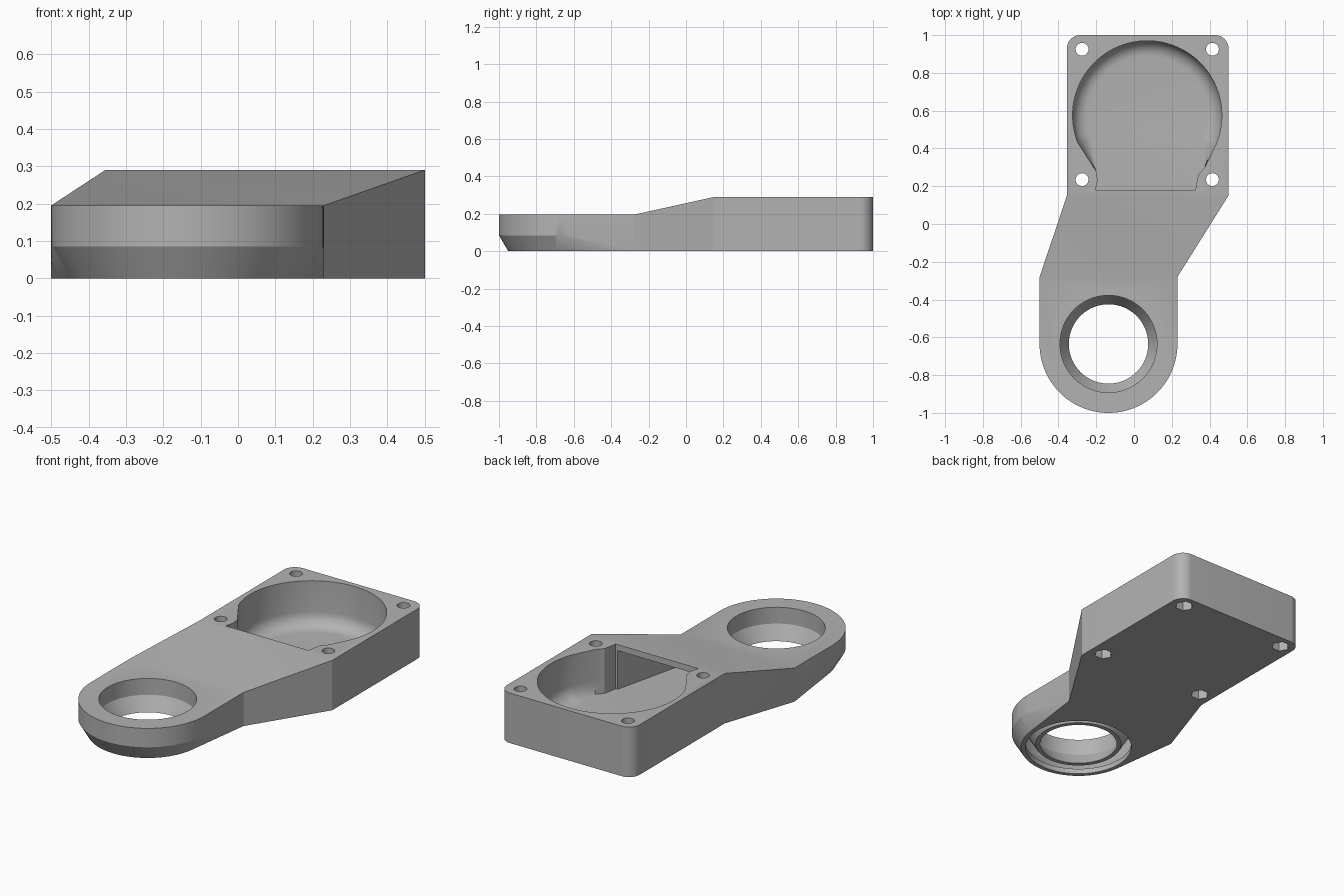
import bpy, bmesh, math

if "Cube" in bpy.data.objects:
    bpy.data.objects.remove(bpy.data.objects["Cube"])

grey = bpy.data.materials.new("plain_grey")
grey.diffuse_color = (0.45, 0.45, 0.45, 1)
grey.use_nodes = True
grey.node_tree.nodes["Principled BSDF"].inputs["Base Color"].default_value = grey.diffuse_color
RX, RY = -0.135, -0.635          # nozzle ring centre


def finish(name, bm):
    bmesh.ops.recalc_face_normals(bm, faces=bm.faces[:])
    me = bpy.data.meshes.new(name)
    bm.to_mesh(me)
    bm.free()
    ob = bpy.data.objects.new(name, me)
    ob.data.materials.append(grey)
    bpy.context.collection.objects.link(ob)
    return ob


def circle(cx, cy, r, z, n=96, start=0.0, end=2 * math.pi):
    return [(cx + r * math.cos(start + (end - start) * i / n),
             cy + r * math.sin(start + (end - start) * i / n), z) for i in range(n)]


def slab(y, x0, x1, z0, z1):
    return [(x, y, z) for x in (x0, x1) for z in (z0, z1)]


def hull(name, pts):
    bm = bmesh.new()
    vs = [bm.verts.new(p) for p in pts]
    res = bmesh.ops.convex_hull(bm, input=vs)
    junk = {g for g in res["geom_interior"] + res["geom_unused"]
            if isinstance(g, bmesh.types.BMVert)}
    bmesh.ops.delete(bm, geom=list(junk), context='VERTS')
    bmesh.ops.dissolve_limit(bm, angle_limit=0.002, verts=bm.verts[:], edges=bm.edges[:])
    return finish(name, bm)


def loft(name, rings, closed=False):
    bm = bmesh.new()
    rows = [[bm.verts.new(p) for p in r] for r in rings]
    n = len(rows[0])
    pairs = list(zip(rows, rows[1:])) + ([(rows[-1], rows[0])] if closed else [])
    for a, b in pairs:
        for i in range(n):
            j = (i + 1) % n
            bm.faces.new((a[i], a[j], b[j], b[i]))
    if not closed:
        bm.faces.new(rows[0])
        bm.faces.new(rows[-1])
    return finish(name, bm)


def boolean(target, tool, op):
    m = target.modifiers.new("b", 'BOOLEAN')
    m.object, m.operation, m.solver = tool, op, 'EXACT'
    bpy.context.view_layer.objects.active = target
    bpy.ops.object.modifier_apply(modifier=m.name)
    bpy.data.objects.remove(tool, do_unlink=True)


# Fan housing with two rounded rear corners
box = [(x, 0.15, z) for x in (-0.355, 0.5) for z in (0, 0.29)]
for z in (0, 0.29):
    box += circle(-0.285, 0.93, 0.07, z, 48) + circle(0.43, 0.93, 0.07, z, 48)
body = hull("fan_duct", box)

# Sloping neck and rounded nozzle arm with chamfered underside
neck = hull("neck", slab(0.15, -0.355, 0.5, 0, 0.29) + slab(-0.28, -0.5, 0.23, 0, 0.195))
arm = hull("arm", slab(-0.28, -0.5, 0.23, 0, 0.195) + circle(RX, RY, 0.365, 0.195)
           + circle(RX, RY, 0.365, 0.085) + circle(RX, RY, 0.315, 0))
boolean(body, neck, 'UNION')
boolean(body, arm, 'UNION')

# Round fan cavity with rounded floor edge and a straight outlet
A0, A1 = math.radians(-24.6), math.radians(204.6)
OUTLET = [(-0.2, 0.28), (-0.192, 0.23), (-0.205, 0.18),
          (0.325, 0.18), (0.34, 0.26), (0.375, 0.3)]


def cavity_ring(z, inset):
    arc = circle(0.07, 0.575, 0.395 - inset, z, 72, A0, A1)
    return arc + [(x, y, z) for x, y in OUTLET]


R = 0.08
rings = [cavity_ring(0.35, 0)]
for i in range(9):
    a = math.pi / 2 * i / 8
    rings.append(cavity_ring(0.03 + R - R * math.sin(a), R - R * math.cos(a)))
boolean(body, loft("cavity", rings), 'DIFFERENCE')

# Air passage through the neck and the chamber round the nozzle
boolean(body, hull("passage", slab(0.21, -0.19, 0.32, 0.03, 0.26)
                   + slab(-0.30, -0.47, 0.2, 0.03, 0.165)), 'DIFFERENCE')
boolean(body, hull("chamber", slab(-0.28, -0.47, 0.2, 0.03, 0.165)
                   + circle(RX, RY, 0.335, 0.165) + circle(RX, RY, 0.335, 0.09)
                   + circle(RX, RY, 0.30, 0.03)), 'DIFFERENCE')

# Bottom air slot and top opening
boolean(body, loft("slot", [circle(RX, RY, 0.29, -0.05), circle(RX, RY, 0.29, 0.1)]),
        'DIFFERENCE')
boolean(body, loft("opening", [circle(RX, RY, 0.27, 0.09), circle(RX, RY, 0.27, 0.3)]),
        'DIFFERENCE')

# Screw holes with hexagonal nut pockets underneath
for x in (-0.275, 0.415):
    for y in (0.235, 0.925):
        boolean(body, loft("screw_hole", [circle(x, y, 0.034, -0.1, 32),
                                          circle(x, y, 0.034, 0.4, 32)]), 'DIFFERENCE')
        boolean(body, loft("nut_pocket", [circle(x, y, 0.05, -0.1, 6),
                                          circle(x, y, 0.05, 0.07, 6)]), 'DIFFERENCE')

# Inner funnel wall of the nozzle
profile = [(0.257, 0.195), (0.257, 0.1), (0.21, 0.02),
           (0.235, 0.02), (0.283, 0.1), (0.283, 0.195)]
funnel = loft("nozzle_funnel", [circle(RX, RY, r, z) for r, z in profile], closed=True)
boolean(body, funnel, 'UNION')

# Smooth the curved walls, keep real edges sharp
bpy.ops.object.select_all(action='DESELECT')
body.select_set(True)
bpy.context.view_layer.objects.active = body
bpy.ops.object.shade_smooth_by_angle(angle=math.radians(25))
